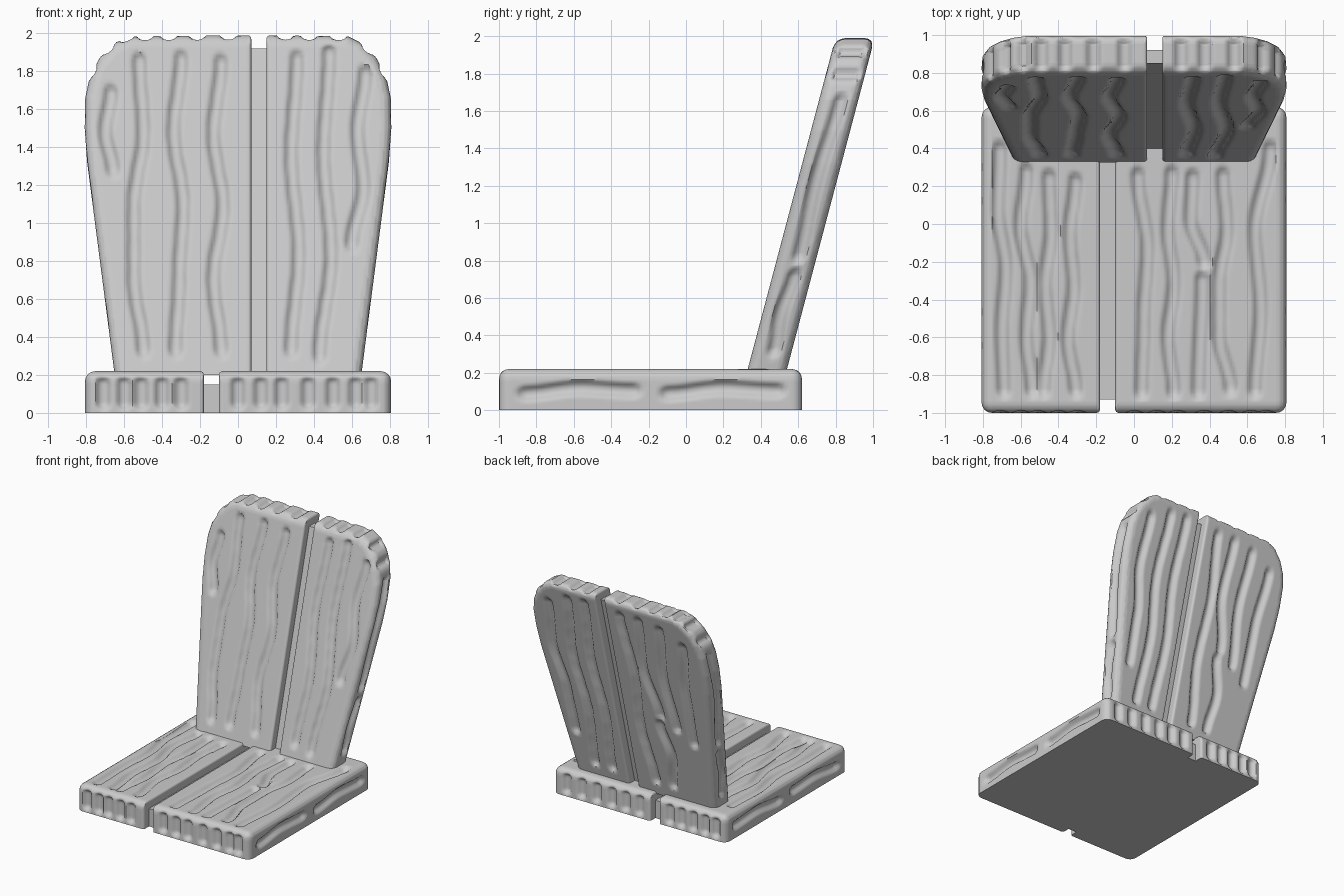
import bpy, bmesh, math
from mathutils import Vector
from mathutils.bvhtree import BVHTree
from mathutils.kdtree import KDTree

cube = bpy.data.objects.get("Cube")
if cube:
    bpy.data.objects.remove(cube, do_unlink=True)

grey = bpy.data.materials.new("plain grey")
grey.use_nodes = True
COLOUR = (0.6, 0.6, 0.6, 1)
grey.diffuse_color = COLOUR
for node in grey.node_tree.nodes:
    if node.type == 'BSDF_PRINCIPLED':
        node.inputs["Base Color"].default_value = COLOUR

SEAT_TOP = 0.22
HALF = 0.105          # half thickness of the backrest
SEAT_GAP = (-0.18, -0.10)
BACK_GAP = (0.07, 0.15)


def lean(co):
    """Slant upright backrest coordinates towards the rear."""
    return Vector((co.x, co.y + 0.435 + 0.265 * (co.z - SEAT_TOP), co.z))


def streak(place, start, end, across):
    """Sample a wavy groove: 'across' values are eased along start..end."""
    points, count, spans = [], 60, len(across) - 1
    for i in range(count + 1):
        t = i / count
        k = min(int(t * spans), max(spans - 1, 0))
        f = t * spans - k
        f = f * f * (3 - 2 * f)
        u = across[k] + (across[min(k + 1, spans)] - across[k]) * f
        points.append(place(u, start + (end - start) * t))
    return points


def make_object(name, bm):
    mesh = bpy.data.meshes.new(name)
    bm.to_mesh(mesh)
    bm.free()
    mesh.materials.append(grey)
    obj = bpy.data.objects.new(name, mesh)
    bpy.context.collection.objects.link(obj)
    return obj


def activate(obj):
    bpy.ops.object.select_all(action='DESELECT')
    obj.select_set(True)
    bpy.context.view_layer.objects.active = obj


def cut_grid(bm, steps):
    """Slice the solid into a fine grid so grooves can be pressed in."""
    for axis in range(3):
        values = [v.co[axis] for v in bm.verts]
        low, high = min(values), max(values)
        count = round((high - low) / steps[axis])
        for i in range(1, count):
            co, no = Vector(), Vector()
            co[axis] = low + (high - low) * i / count
            no[axis] = 1
            bmesh.ops.bisect_plane(bm, geom=bm.verts[:] + bm.edges[:] + bm.faces[:],
                                   dist=1e-5, plane_co=co, plane_no=no)


def press_grooves(bm, samples, depth=0.03):
    """Push the surface in along the sampled paths with a soft profile."""
    surface = BVHTree.FromBMesh(bm)
    tree = KDTree(len(samples))
    for i, p in enumerate(samples):
        tree.insert(surface.find_nearest(p)[0], i)
    tree.balance()
    return tree, depth


def board(name, outline, place, gap_x, rounding, steps, samples, slanted):
    # Prism from the outline
    bm = bmesh.new()
    rings = [[bm.verts.new(place(u, v, side)) for u, v in outline] for side in (0, 1)]
    bm.faces.new(rings[0])
    bm.faces.new(rings[1])
    n = len(outline)
    for i in range(n):
        j = (i + 1) % n
        bm.faces.new((rings[0][i], rings[0][j], rings[1][j], rings[1][i]))
    bmesh.ops.recalc_face_normals(bm, faces=bm.faces)
    # Wide rounding outside, narrow along the gap, none at the bottom
    layer = bm.edges.layers.float.new("bevel_weight_edge")
    low = min(v.co.z for v in bm.verts)
    for e in bm.edges:
        mid = (e.verts[0].co + e.verts[1].co) / 2
        if abs(mid.z - low) < 1e-4:
            e[layer] = 0
        elif abs(mid.x - gap_x) < 1e-4:
            e[layer] = 0.35
        else:
            e[layer] = 0 if slanted and abs(mid.y) < 1e-4 else 1
    obj = make_object(name, bm)
    activate(obj)
    mod = obj.modifiers.new("rounding", 'BEVEL')
    mod.limit_method, mod.width, mod.segments = 'WEIGHT', rounding, 4
    mod.use_clamp_overlap = False
    bpy.ops.object.modifier_apply(modifier=mod.name)

    # Grooves
    bm = bmesh.new()
    bm.from_mesh(obj.data)
    tree, depth = press_grooves(bm, samples)
    cut_grid(bm, steps)
    bm.normal_update()
    moves = []
    for v in bm.verts:
        t = (tree.find(v.co)[2] - 0.012) / 0.036
        t = min(max(t, 0), 1)
        if t < 1:
            moves.append((v, v.normal * depth * (1 - t * t * (3 - 2 * t))))
    for v, move in moves:
        v.co -= move
    if slanted:
        for v in bm.verts:
            v.co = lean(v.co)
    bm.to_mesh(obj.data)
    bm.free()
    activate(obj)
    bpy.ops.object.shade_smooth_by_angle(angle=math.radians(45))


def strip(name, low, high, slanted=False):
    bm = bmesh.new()
    bmesh.ops.create_cube(bm, size=1)
    for v in bm.verts:
        v.co = Vector([high[k] if v.co[k] > 0 else low[k] for k in range(3)])
        if slanted:
            v.co = lean(v.co)
    make_object(name, bm)


# Seat grooves: top, front and rear ends, both sides
on_seat = lambda u, v: Vector((u, v, SEAT_TOP))
seat = []
for start, end, xs in (
        (0.40, -0.88, (-0.71, -0.72, -0.68, -0.70, -0.69)),
        (0.28, -0.88, (-0.57, -0.60, -0.55, -0.57, -0.54)),
        (0.25, -0.88, (-0.45, -0.44, -0.47, -0.45, -0.48)),
        (0.23, -0.88, (-0.31, -0.34, -0.32, -0.35, -0.31)),
        (0.26, -0.89, (0.02, 0.07, 0.05, 0.04)),
        (0.27, -0.89, (0.20, 0.18, 0.21, 0.18, 0.21)),
        (0.25, -0.20, (0.31, 0.30, 0.37)), (-0.29, -0.89, (0.36, 0.34)),
        (0.26, -0.87, (0.47, 0.49, 0.45, 0.45, 0.51)),
        (0.40, -0.88, (0.72, 0.64, 0.67, 0.64))):
    seat += streak(on_seat, start, end, xs)
for y, xs in ((-1, (-0.71, -0.60, -0.51, -0.40, -0.30, 0, 0.12, 0.23, 0.37, 0.50, 0.62, 0.70)),
              (0.62, (-0.71, -0.61, -0.50, -0.39, -0.28, 0, 0.13, 0.26, 0.4, 0.54, 0.68))):
    for x in xs:
        seat += streak(lambda u, v: Vector((u, y, v)), 0.055, 0.155, (x,))
for x in (-0.81, 0.805):
    for start, end in ((-0.86, -0.28), (-0.1, 0.49)):
        seat += streak(lambda u, v: Vector((x, v, u)), start, end, (0.09, 0.12, 0.105))

# Backrest grooves, placed while upright
back = []
for y, rows in (
        (-HALF, ((1.69, 1.28, (-0.67, -0.70, -0.66)),
                 (1.86, 0.33, (-0.52, -0.50, -0.55, -0.55, -0.50)),
                 (1.87, 0.33, (-0.30, -0.34, -0.29, -0.31, -0.33)),
                 (1.85, 0.33, (-0.09, -0.13, -0.08, -0.13, -0.09)),
                 (1.87, 0.33, (0.31, 0.28, 0.32, 0.28)),
                 (1.90, 0.30, (0.48, 0.45, 0.49, 0.43)),
                 (1.79, 0.89, (0.67, 0.63, 0.66, 0.60)))),
        (HALF, ((1.85, 0.33, (-0.06, -0.10, -0.07, -0.12)),
                (1.85, 0.98, (-0.23, -0.20, -0.28)),
                (0.90, 0.33, (-0.26, -0.32, -0.28)),
                (1.82, 0.90, (-0.42, -0.38, -0.42)),
                (1.72, 0.80, (-0.62, -0.57, -0.56)),
                (1.87, 0.33, (0.27, 0.30, 0.26, 0.29)),
                (1.86, 0.33, (0.43, 0.47, 0.42, 0.45)),
                (1.78, 0.60, (0.62, 0.65, 0.59, 0.58))))):
    for start, end, xs in rows:
        back += streak(lambda u, v: Vector((u, y, v)), start, end, xs)
for x in (-0.60, -0.49, -0.365, -0.215, -0.05, 0.25, 0.375, 0.53):
    back += streak(lambda u, v: Vector((u, v, 2)), -0.06, 0.06, (x,))
for side in (-1, 1):
    for x, z in ((0.69, 1.93), (0.79, 1.81)):
        back += streak(lambda u, v: Vector((side * x, v, z)), -0.05, 0.05, (0,))
    for start, end in ((1.66, 0.81), (0.70, 0.30)):
        back += streak(lambda u, v: Vector((side * 0.85, u, v)), start, end, (0.01, -0.01, 0.01))

# Seat and backrest boards
SHOULDER = ((0.65, 0.2), (0.76, 1.05), (0.795, 1.32), (0.808, 1.5), (0.805, 1.66), (0.78, 1.78),
            (0.73, 1.87), (0.66, 1.945), (0.58, 1.985))
for k, word in enumerate(("right", "left")):
    sign = 2 * k - 1
    gap, edge = SEAT_GAP[k], sign * 0.807
    board(word + "_seat_board", ((gap, -1), (edge, -1), (edge, 0.62), (gap, 0.62)),
          lambda u, v, s: Vector((u, v, SEAT_TOP * s)), gap, 0.055, (0.014, 0.022, 0.014),
          [p for p in seat if (p.x > -0.14) == bool(k)], False)
    gap = BACK_GAP[k]
    outline = [(gap, 0.2)] + [(sign * x, z) for x, z in SHOULDER] + [(gap, 1.99)]
    board(word + "_backrest_board", outline,
          lambda u, v, s: Vector((u, HALF * (2 * s - 1), v)), gap, 0.055, (0.014, 0.014, 0.022),
          [p for p in back if (p.x > 0.11) == bool(k)], True)

# Joining strips inside the gaps
strip("seat_strip", (-0.19, -0.93, 0), (-0.09, 0.55, 0.15))
strip("backrest_strip", (0.06, -0.035, 0.2), (0.16, 0.035, 1.92), True)
